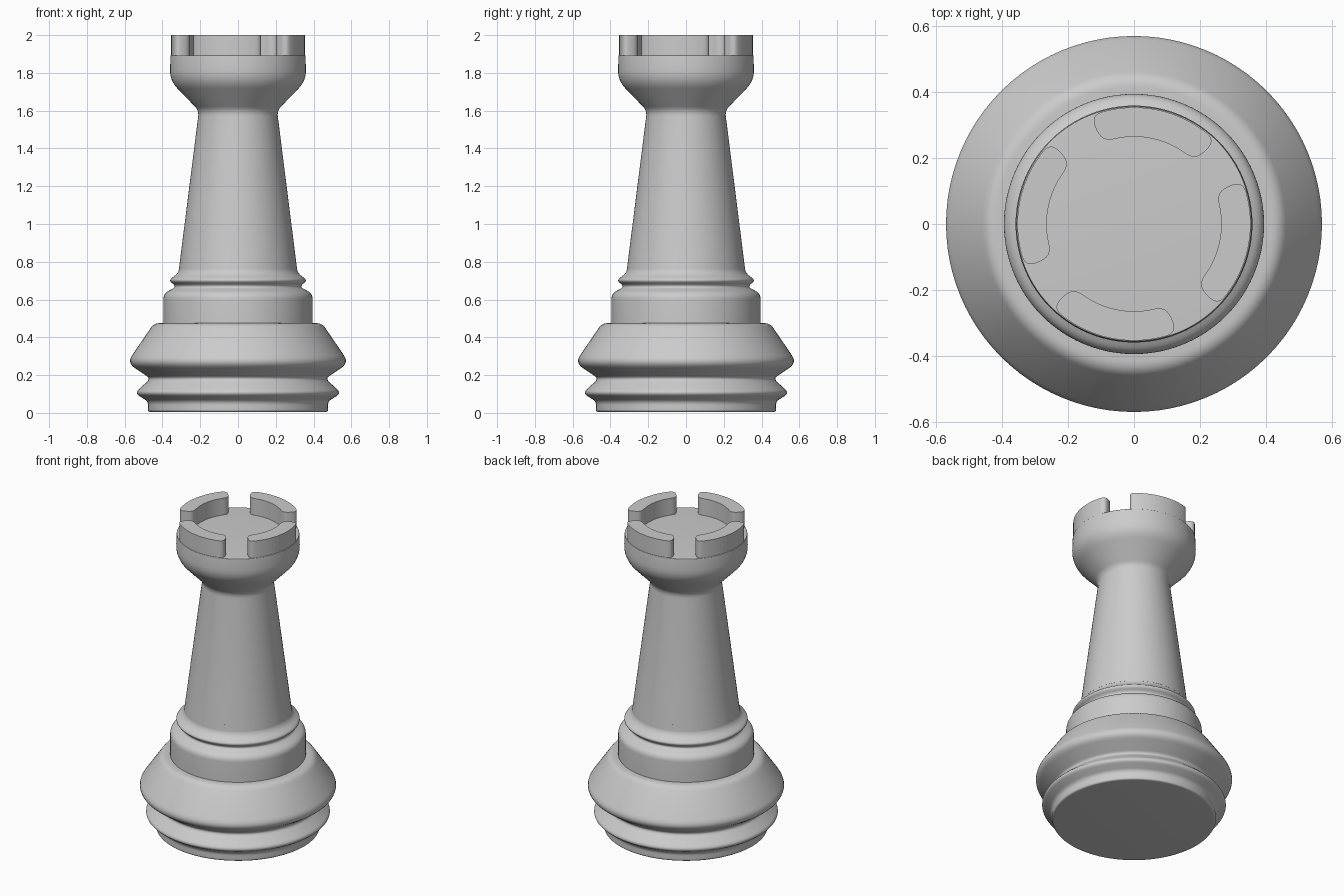
import bpy, bmesh, math
from mathutils import Vector

if "Cube" in bpy.data.objects:
    bpy.data.objects.remove(bpy.data.objects["Cube"])


def fillet(points, closed=False, steps=6):
    """Round the corners of a polyline given as (x, y, cut-back distance)."""
    out, n = [], len(points)
    for i, (x, y, d) in enumerate(points):
        p = Vector((x, y))
        if d == 0 or (not closed and i in (0, n - 1)):
            out.append(p)
            continue
        a = Vector(points[i - 1][:2]) - p
        b = Vector(points[(i + 1) % n][:2]) - p
        a = p + a.normalized() * min(d, a.length * 0.48)
        b = p + b.normalized() * min(d, b.length * 0.48)
        for s in range(steps + 1):
            t = s / steps
            out.append(a * (1 - t) ** 2 + p * 2 * t * (1 - t) + b * t * t)
    return out


def finish(bm, name, angle):
    bmesh.ops.remove_doubles(bm, verts=bm.verts, dist=1e-5)
    bmesh.ops.recalc_face_normals(bm, faces=bm.faces)
    mesh = bpy.data.meshes.new(name)
    bm.to_mesh(mesh)
    bm.free()
    ob = bpy.data.objects.new(name, mesh)
    bpy.context.collection.objects.link(ob)
    bpy.ops.object.select_all(action='DESELECT')
    ob.select_set(True)
    bpy.context.view_layer.objects.active = ob
    bpy.ops.object.shade_smooth_by_angle(angle=math.radians(angle))
    return ob


def lathe(name, profile, segments=96):
    bm = bmesh.new()
    vs = [bm.verts.new((p.x, 0, p.y)) for p in fillet(profile)]
    es = [bm.edges.new(pair) for pair in zip(vs, vs[1:])]
    bmesh.ops.spin(bm, geom=vs + es, cent=(0, 0, 0), axis=(0, 0, 1),
                   angle=math.tau, steps=segments, use_duplicate=False)
    return finish(bm, name, 35)


# Base: foot, bead, wide rounded skirt
lathe("base", [
    (0, 0.005, 0), (0.478, 0.005, 0.015), (0.476, 0.06, 0.02),
    (0.547, 0.105, 0.03), (0.463, 0.182, 0.025), (0.588, 0.265, 0.05),
    (0.445, 0.475, 0.03), (0.38, 0.475, 0), (0, 0.475, 0)])

# Collar: drum and ring under the shaft
lathe("collar", [
    (0, 0.46, 0), (0.395, 0.46, 0), (0.395, 0.632, 0.03),
    (0.325, 0.668, 0.025), (0.368, 0.702, 0.022), (0.313, 0.742, 0.03),
    (0.308, 0.80, 0), (0, 0.80, 0)])

# Shaft and flared head with flat floor
lathe("shaft_and_head", [
    (0, 0.76, 0), (0.313, 0.76, 0), (0.207, 1.60, 0.03),
    (0.362, 1.76, 0.06), (0.357, 1.892, 0.004), (0, 1.892, 0)])


# Battlements: four curved walls with rounded ends
def battlement(index, centre, half=math.radians(33), r_in=0.265, r_out=0.354):
    n = 24
    c = 0.032
    outline = []
    # polar outline of one wall, corners rounded in (arc length, radius) space
    rm = (r_in + r_out) / 2
    w = half * rm
    box = [(-w, r_in, 0.045), (w, r_in, 0.045), (w, r_out, c), (-w, r_out, c)]
    flat = fillet(box, closed=True)
    for p, q in zip(flat, flat[1:] + flat[:1]):
        k = n if abs(q.x - p.x) > 0.1 else 1
        for s in range(k):
            v = p.lerp(q, s / k)
            a = centre + v.x / rm
            outline.append((v.y * math.cos(a), v.y * math.sin(a)))
    bm = bmesh.new()
    face = bm.faces.new([bm.verts.new((x, y, 1.88)) for x, y in outline])
    ext = bmesh.ops.extrude_face_region(bm, geom=[face])
    for g in ext["geom"]:
        if isinstance(g, bmesh.types.BMVert):
            g.co.z = 2.0
    finish(bm, f"battlement_{index}", 35)


for i in range(4):
    battlement(i + 1, math.radians(-11.3 + 90 * i))
